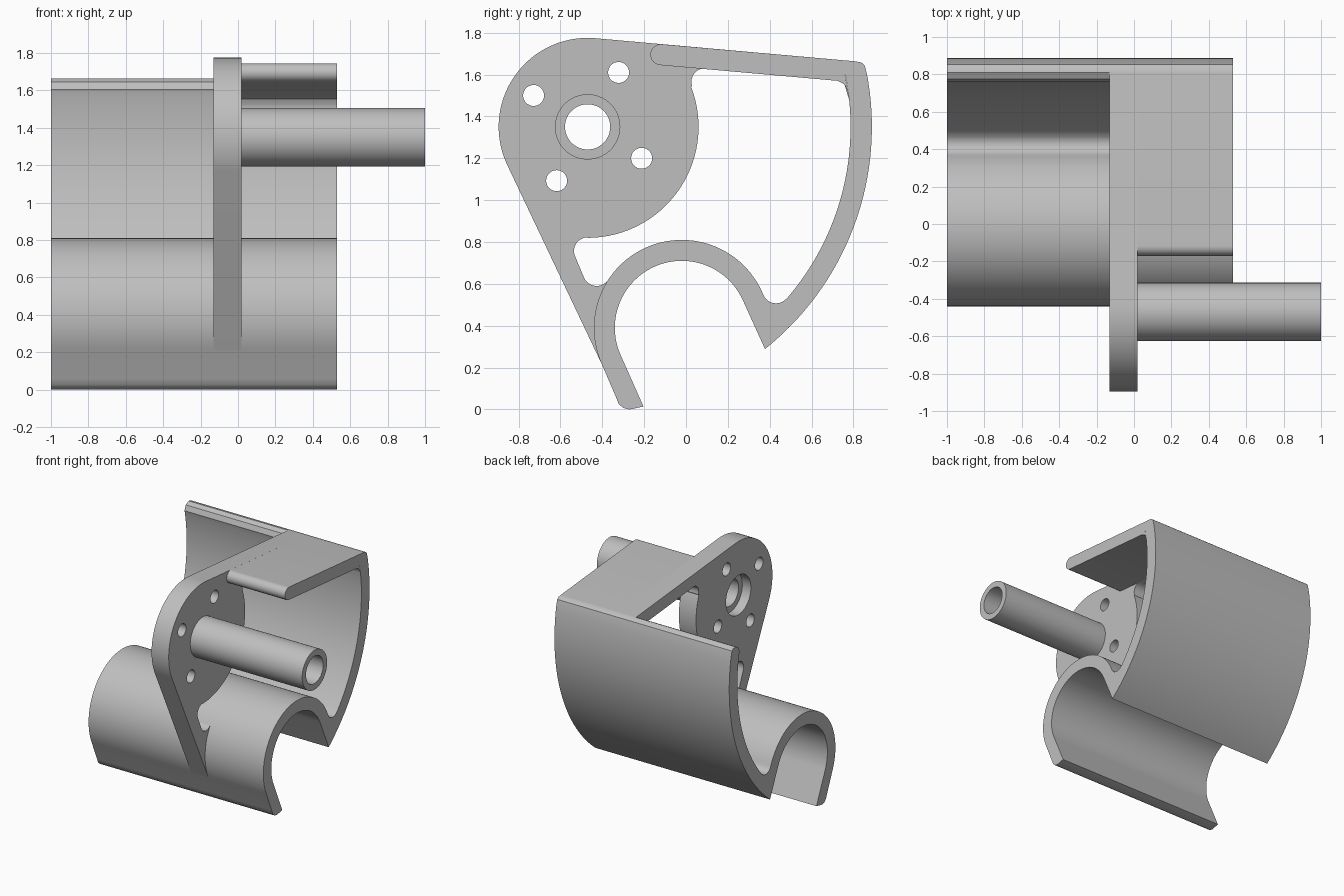
import bpy
import bmesh
from math import cos, sin, radians
from mathutils import Matrix

if "Cube" in bpy.data.objects:
    bpy.data.objects.remove(bpy.data.objects["Cube"], do_unlink=True)

grey = bpy.data.materials.new("plain grey")
grey.use_nodes = True
colour = (0.52, 0.52, 0.52, 1)
grey.diffuse_color = colour
grey.node_tree.nodes["Principled BSDF"].inputs["Base Color"].default_value = colour

HUB = (-0.47, 1.35)      # shaft axis (y, z)
CHANNEL = (-0.02, 0.39)  # hook channel axis (y, z)
BACK, FACE, END = -0.13, 0.02, 0.53  # x stations


def arc(centre, r, start, stop, n=32):
    """Points on an arc in the y-z plane, angles in degrees."""
    angles = [radians(start + (stop - start) * i / n) for i in range(n + 1)]
    return [(centre[0] + r * cos(a), centre[1] + r * sin(a)) for a in angles]


def extrude(name, profile, x0, x1):
    """Solid made by sweeping a y-z profile along x."""
    bm = bmesh.new()
    face = bm.faces.new([bm.verts.new((x0, y, z)) for y, z in profile])
    swept = bmesh.ops.extrude_face_region(bm, geom=[face], use_keep_orig=True)
    verts = [g for g in swept["geom"] if isinstance(g, bmesh.types.BMVert)]
    bmesh.ops.translate(bm, verts=verts, vec=(x1 - x0, 0, 0))
    bmesh.ops.recalc_face_normals(bm, faces=bm.faces)
    mesh = bpy.data.meshes.new(name)
    bm.to_mesh(mesh)
    bm.free()
    mesh.materials.append(grey)
    ob = bpy.data.objects.new(name, mesh)
    bpy.context.collection.objects.link(ob)
    return ob


def drill(ob, centre, r, x0, x1):
    """Cut a round hole along x."""
    cutter = extrude("cutter", arc(centre, r, 0, 360, 48)[:-1], x0, x1)
    cutter.hide_render = True
    mod = ob.modifiers.new("hole", "BOOLEAN")
    mod.operation = "DIFFERENCE"
    mod.solver = "EXACT"
    mod.object = cutter
    bpy.context.view_layer.objects.active = ob
    bpy.ops.object.modifier_apply(modifier=mod.name)
    bpy.data.objects.remove(cutter, do_unlink=True)


# Curved back wall running into the hook channel
wall_tip = [(0.759, 1.605), (0.775, 1.645), (0.81, 1.663)]
shell = (
    arc(HUB, 1.358, -51.4, 10.7, 48)
    + [(0.853, 1.645), (0.837, 1.658)] + wall_tip[::-1]
    + arc(HUB, 1.256, 11.2, -40.8, 48)
    + arc((0.43, 0.572), 0.065, -45, -155, 12)
    + arc(CHANNEL, 0.42, 25, 205, 56)
    + [(-0.335, 0.06), (-0.322, 0.027), (-0.3, 0.007), (-0.27, 0), (-0.203, 0.014)]
    + arc(CHANNEL, 0.32, 205, 25, 56)
)
extrude("wall_and_channel", shell, -1, END)

# Inside corner where the top arm meets the wall
arm_corner = [(0.724, 1.57), (0.757, 1.553), (0.774, 1.52), (0.779, 1.48),
              (0.771, 1.54)] + wall_tip

# Top arm with a rounded free end
arm = arc((-0.12, 1.695), 0.05, 85, 265, 16) + arm_corner
extrude("top_arm", arm, FACE, END)

# Mounting plate: disc, slanted leg and the strip of arm beside it
plate = (
    arc(HUB, 0.425, 85, 205, 48)
    + arc(CHANNEL, 0.42, 205, 203, 1)
    + arc(CHANNEL, 0.38, 200, 152, 12)
    + arc((-0.427, 0.655), 0.065, -40, -155, 12)
    + arc((-0.47, 0.757), 0.065, 205, 90, 12)
    + arc(HUB, 0.53, -90, 21, 48)
    + arc((0.091, 1.565), 0.065, 195, 95, 10)
    + arm_corner
)
mount = extrude("mounting_plate", plate, BACK, FACE)
for hole in [(-0.728, 1.5), (-0.322, 1.61), (-0.212, 1.2), (-0.618, 1.093)]:
    drill(mount, hole, 0.05, -0.3, 0.3)
drill(mount, HUB, 0.108, -0.3, 0.3)
drill(mount, HUB, 0.156, -0.3, BACK + 0.075)

# Hollow shaft
shaft = extrude("hollow_shaft", arc(HUB, 0.156, 0, 360, 64)[:-1], FACE, 1)
drill(shaft, HUB, 0.108, -0.2, 1.2)

# Smooth curves, crisp edges
bpy.ops.object.select_all(action="DESELECT")
for name in ("wall_and_channel", "top_arm", "mounting_plate", "hollow_shaft"):
    bpy.data.objects[name].select_set(True)
bpy.context.view_layer.objects.active = shaft
bpy.ops.object.shade_smooth_by_angle(angle=radians(30))
